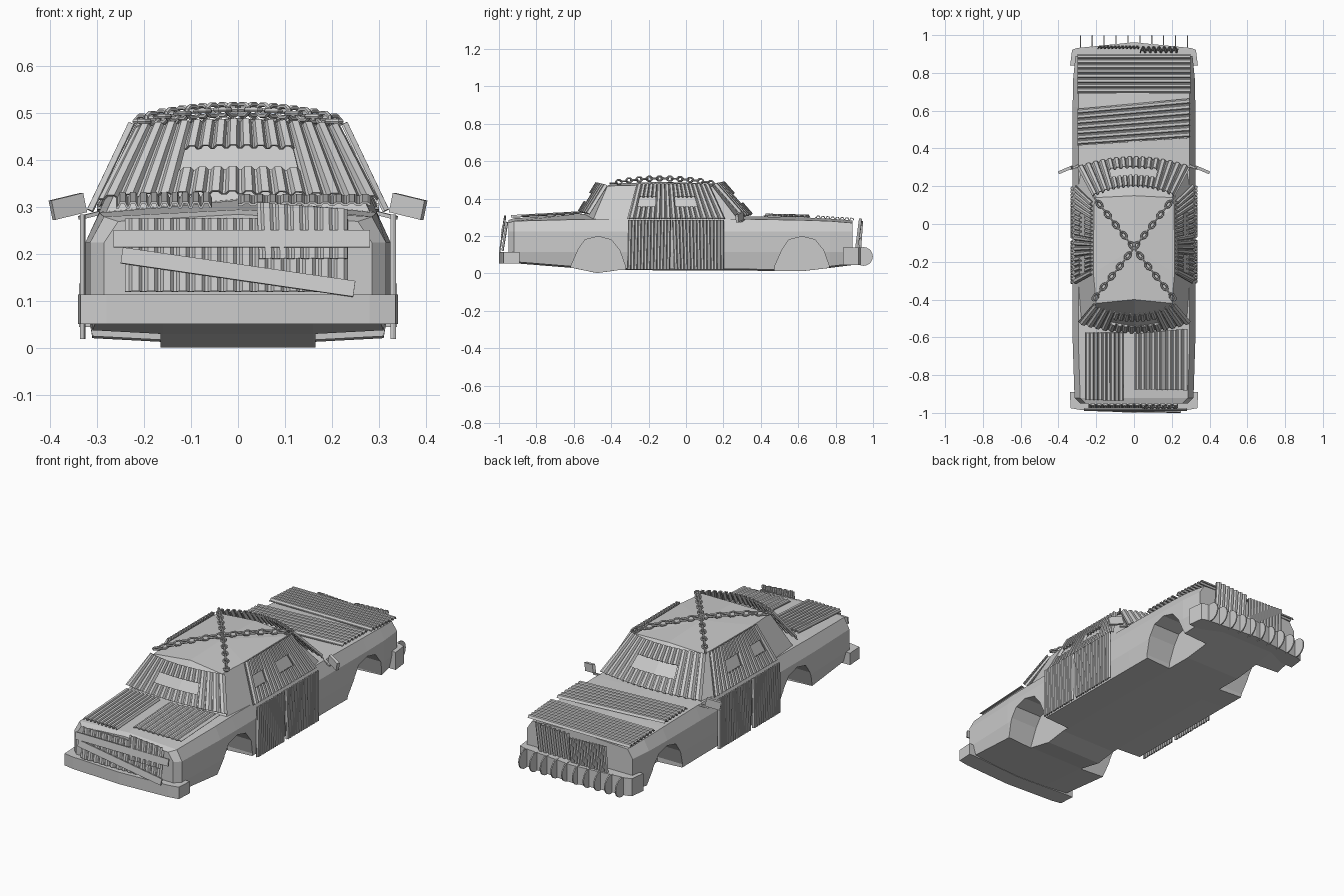
import bpy, bmesh
from math import cos, sin, pi
from mathutils import Vector, Matrix

cube = bpy.data.objects.get("Cube")
if cube:
    bpy.data.objects.remove(cube)

GREY = (0.6, 0.6, 0.6, 1)
steel = bpy.data.materials.new("bare_grey_metal")
steel.use_nodes = True
steel.diffuse_color = GREY
steel.node_tree.nodes["Principled BSDF"].inputs["Base Color"].default_value = GREY


def finish(name, bm, fix=True):
    if fix:
        bmesh.ops.recalc_face_normals(bm, faces=bm.faces)
    mesh = bpy.data.meshes.new(name)
    bm.to_mesh(mesh)
    bm.free()
    mesh.materials.append(steel)
    ob = bpy.data.objects.new(name, mesh)
    bpy.context.collection.objects.link(ob)
    return ob


def loft(name, rings, top_centre=None):
    """Join closed rings of points; the last cap may fan to a centre point."""
    bm = bmesh.new()
    loops = [[bm.verts.new(p) for p in r] for r in rings]
    n = len(loops[0])
    for a, b in zip(loops, loops[1:]):
        for i in range(n):
            j = (i + 1) % n
            bm.faces.new((a[i], a[j], b[j], b[i]))
    bm.faces.new(loops[0])
    if top_centre:
        c = bm.verts.new(top_centre)
        for i in range(n):
            bm.faces.new((loops[-1][i], loops[-1][(i + 1) % n], c))
    else:
        bm.faces.new(loops[-1])
    return finish(name, bm)


def mirrored(half):
    """Half outline starting and ending on x = 0, completed to a full ring."""
    return half + [(-p[0], *p[1:]) for p in half[-2:0:-1]]


def prism(name, outline, z0, z1):
    return loft(name, [[(x, y, z) for x, y in outline] for z in (z0, z1)])


def box(name, size, loc, rot=None):
    bm = bmesh.new()
    bmesh.ops.create_cube(bm, size=1)
    m = Matrix.Translation(loc) @ (rot or Matrix()) @ Matrix.Diagonal((*size, 1))
    bm.transform(m)
    return finish(name, bm)


def sheet(name, corners, ribs, amp, u=(0, 1), v=(0, 1), bow=(0, 0, 0)):
    """Corrugated sheet on a four-cornered patch; ribs run from edge ab to edge dc."""
    a, b, c, d = map(Vector, corners)
    normal = (b - a).cross(d - a).normalized()
    bow = Vector(bow)
    count = max(1, round(ribs * (u[1] - u[0])))
    stops = [((k + f) / count, h) for k in range(count)
             for f, h in ((0, 0), (.3, 0), (.5, 1), (.8, 1))] + [(1, 0)]
    bm = bmesh.new()
    rows = []
    for t in v:
        row = []
        for s, h in stops:
            w = u[0] + (u[1] - u[0]) * s
            p = a.lerp(b, w).lerp(d.lerp(c, w), t)
            p += bow * (1 - (2 * w - 1) ** 2) + normal * amp * h
            row.append(bm.verts.new(p))
        rows.append(row)
    for i in range(len(stops) - 1):
        bm.faces.new((rows[0][i], rows[0][i + 1], rows[1][i + 1], rows[1][i]))
    ob = finish(name, bm, fix=False)
    mod = ob.modifiers.new("thickness", "SOLIDIFY")
    mod.thickness = 0.005
    mod.offset = 1
    return ob


# Lower body: cross-sections along the length (y, half width, floor, shoulder, deck)
sections = [(-.95, .285, .065, .27, .285), (-.92, .315, .055, .28, .295),
            (-.61, .325, .03, .288, .315), (-.475, .325, .002, .29, .32),
            (-.36, .325, .018, .29, .31), (.34, .325, .015, .29, .305),
            (.62, .325, .012, .285, .3), (.77, .322, .03, .28, .293),
            (.89, .31, .045, .27, .283)]
rings = []
for y, w, floor, shoulder, deck in sections:
    half = [(0, y, floor), (.16, y, floor), (w - .015, y, floor + .008), (w, y, .115),
            (w, y, .225), (w - .03, y, shoulder), (0, y, deck)]
    rings.append(mirrored(half))
body = loft("body", rings)

# Wheel wells cut from both sides
arch = [(-.15, -.1), (-.145, .04), (-.105, .13), (-.07, .18), (0, .198),
        (.07, .18), (.115, .125), (.145, .04), (.15, -.1)]
for y in (-.47, .62):
    for side in (-1, 1):
        cutter = loft("wheel_well_cutter",
                      [[(side * x, y + dy, z) for dy, z in arch] for x in (.165, .5)])
        cutter.hide_render = True
        cutter.hide_set(True)
        mod = body.modifiers.new("wheel_well", "BOOLEAN")
        mod.operation = "DIFFERENCE"
        mod.solver = "EXACT"
        mod.object = cutter

# Cabin with a slightly crowned roof
base = [(0, -.555, .3), (.285, -.5, .28), (.3, -.3, .28), (.3, .2, .28),
        (.285, .285, .28), (0, .34, .285)]
top = [(0, -.4, .48), (.2, -.42, .468), (.215, -.26, .472), (.212, .1, .472),
       (.2, .14, .468), (0, .15, .48)]
loft("cabin", [mirrored(base), mirrored(top)], (0, -.13, .49))

# Armoured windscreens with a viewing slit
screens = {
    "rear_screen": (((-.295, -.515, .315), (.295, -.515, .315),
                     (.215, -.42, .468), (-.215, -.42, .468)), (0, -.05, .012)),
    "front_screen": (((.295, .295, .3), (-.295, .295, .3),
                      (-.215, .145, .472), (.215, .145, .472)), (0, .05, .01)),
}
for name, (corners, bow) in screens.items():
    for part, u, v in (("side_a", (0, .26), (0, 1)), ("side_b", (.74, 1), (0, 1)),
                       ("lower", (.26, .74), (0, .34)), ("upper", (.26, .74), (.64, 1))):
        sheet(f"{name}_{part}", corners, 16, .012, u, v, bow)

# Side window armour with two slits, and ribbed door plates
for side, label in ((1, "left"), (-1, "right")):
    def flank(y0, y1, y2, y3, x0, x1, z0, z1):
        pts = [(side * x0, y0, z0), (side * x0, y1, z0), (side * x1, y2, z1), (side * x1, y3, z1)]
        return pts if side > 0 else [pts[1], pts[0], pts[3], pts[2]]
    window = flank(-.315, .205, .12, -.265, .308, .22, .29, .475)
    full, low, high = (0, 1), (0, .34), (.63, 1)
    for k, (u0, u1, v) in enumerate(((0, .07, full), (.07, .28, low), (.07, .28, high),
                                     (.28, .5, full), (.5, .76, low), (.5, .76, high),
                                     (.76, 1, full))):
        u = (u0, u1) if side > 0 else (1 - u1, 1 - u0)
        sheet(f"{label}_window_armour_{k}", window, 18, .01, u, v)
    sheet(f"{label}_rear_door_plate", flank(-.315, -.09, -.085, -.31, .325, .325, .02, .285), 13, .007)
    sheet(f"{label}_front_door_plate", flank(-.065, .2, .2, -.075, .325, .325, .02, .285), 15, .007)
    # Mirror on a short arm
    tilt = Matrix.Rotation(side * -.4, 4, "Z") @ Matrix.Rotation(side * .22, 4, "Y")
    box(f"{label}_mirror", (.075, .016, .042), (side * .362, .287, .302), tilt)
    box(f"{label}_mirror_arm", (.05, .012, .008), (side * .315, .3, .283), tilt)

# Loose ribbed sheets over both decks
sheet("hood_sheet_front", ((.3, .69, .296), (.3, .895, .283),
                           (-.3, .895, .283), (-.3, .69, .296)), 8, .01)
sheet("hood_sheet_rear", ((.295, .455, .304), (.295, .66, .3),
                          (-.3, .605, .302), (-.3, .415, .306)), 7, .01)
sheet("deck_sheet_right", ((-.26, -.93, .298), (-.06, -.935, .298),
                           (-.06, -.575, .318), (-.26, -.575, .318)), 9, .01)
sheet("deck_sheet_left", ((.0, -.875, .303), (.28, -.88, .303),
                          (.28, -.555, .32), (.0, -.58, .32)), 10, .004)

# Ribbed panels and nailed planks on the end at -y
sheet("tail_panel", ((-.24, -.975, .12), (.23, -.975, .12),
                     (.23, -.95, .275), (-.24, -.95, .275)), 14, .008)
sheet("tail_panel_small", ((.045, -.98, .19), (.23, -.98, .19),
                           (.23, -.962, .295), (.04, -.962, .31)), 6, .006)
lean = Matrix.Rotation(-.15, 4, "X")
box("upper_plank", (.545, .008, .037), (.008, -.982, .233), lean)
box("lower_plank", (.5, .008, .034), (0, -.989, .162), lean @ Matrix.Rotation(.145, 4, "Y"))

# Ribbed panels standing on the end at +y
sheet("nose_panel_left", ((.23, .905, .14), (.035, .905, .14),
                          (.04, .925, .285), (.235, .925, .295)), 7, .012)
sheet("nose_panel_right", ((.025, .925, .13), (-.19, .925, .13),
                           (-.185, .935, .28), (.03, .935, .27)), 11, .007)

# Bumpers
prism("tail_bumper", mirrored([(0, -1), (.28, -.985), (.335, -.975), (.34, -.89),
                               (.3, -.89), (0, -.91)]), .052, .115)
prism("nose_bumper", mirrored([(0, .962), (.3, .932), (.328, .922), (.338, .84),
                               (.3, .84), (0, .86)]), .045, .138)

# Row of round blades on the nose bumper
for k in range(10):
    x = -.284 + .063 * k
    disc = [(.949 + .05 * cos(a), .091 + .05 * sin(a)) for a in (2 * pi * i / 20 for i in range(20))]
    loft(f"bumper_blade_{k}", [[(x + dx, y, z) for y, z in disc] for dx in (-.003, .003)])


# Chains crossed over the roof
def chain(name, start, end, links=20):
    start, end = Vector(start), Vector(end)
    along = (end - start).normalized()
    side = Vector((-along.y, along.x, 0))
    up = Vector((0, 0, 1))
    bm = bmesh.new()
    for k in range(links):
        t = (k + .5) / links
        centre = start.lerp(end, t) + up * .03 * (1 - (2 * t - 1) ** 2) ** .8
        across, out = (side, up) if k % 2 else (up, side)
        rows = []
        for i in range(8):
            a = 2 * pi * (i + .5) / 8
            radial = along * cos(a) + across * sin(a)
            core = centre + along * cos(a) * .021 + across * sin(a) * .0125
            rows.append([bm.verts.new(core + .0055 * (radial * cos(b) + out * sin(b)))
                         for b in (2 * pi * j / 6 for j in range(6))])
        for i in range(8):
            for j in range(6):
                m, n = (i + 1) % 8, (j + 1) % 6
                bm.faces.new((rows[i][j], rows[m][j], rows[m][n], rows[i][n]))
    finish(name, bm)


for s in (-1, 1):
    chain(f"roof_chain_{'right' if s < 0 else 'left'}", (s * .215, .145, .478), (-s * .215, -.4, .478))
